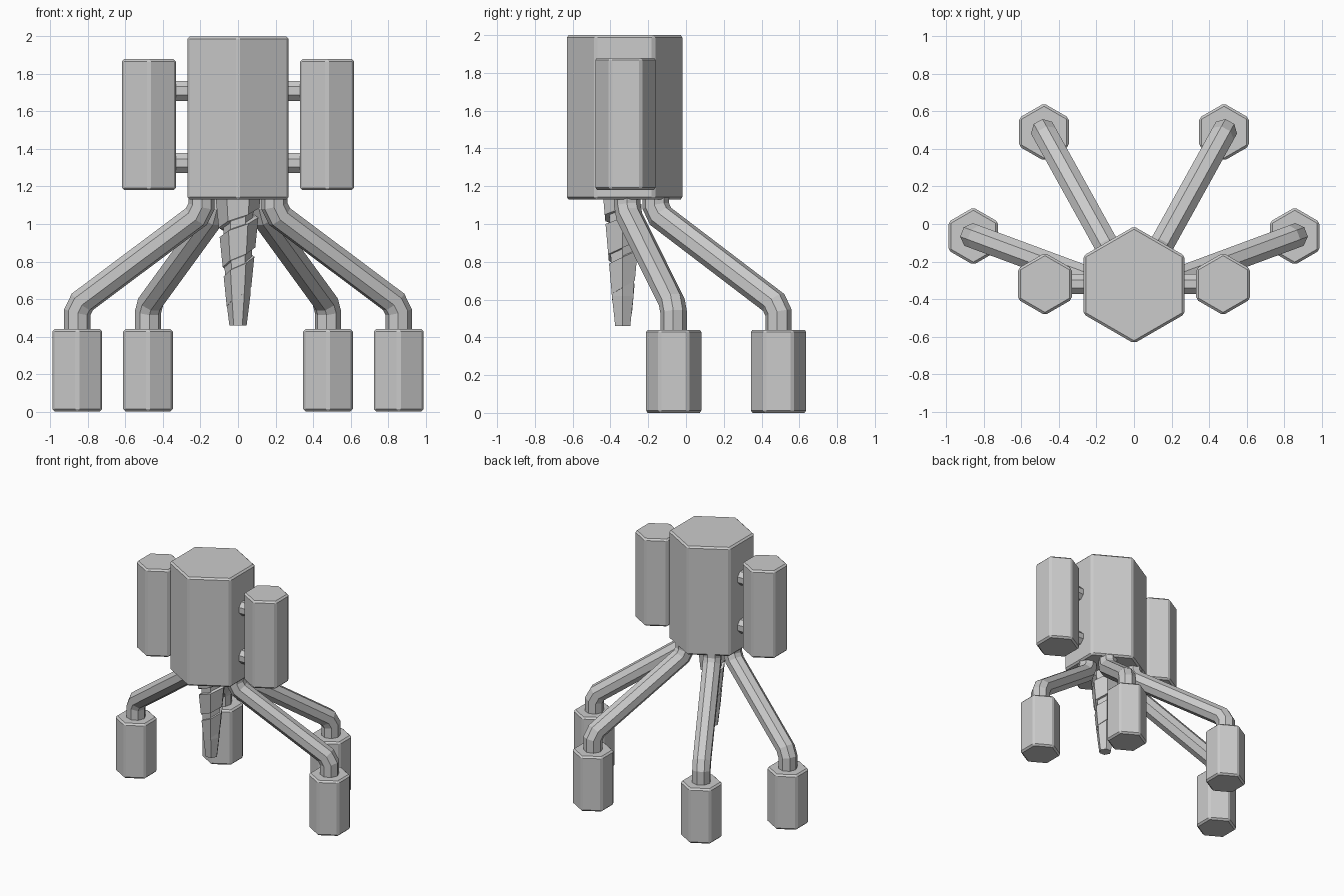
import bpy, bmesh, math
from mathutils import Vector

if "Cube" in bpy.data.objects:
    bpy.data.objects.remove(bpy.data.objects["Cube"])


def finish(name, bm):
    bmesh.ops.recalc_face_normals(bm, faces=bm.faces)
    me = bpy.data.meshes.new(name)
    bm.to_mesh(me)
    bm.free()
    ob = bpy.data.objects.new(name, me)
    bpy.context.collection.objects.link(ob)
    return ob


def loft(name, rings):
    """Skin a list of equal-sized closed rings and cap both ends."""
    bm = bmesh.new()
    vs = [[bm.verts.new(p) for p in r] for r in rings]
    n = len(vs[0])
    for a, b in zip(vs, vs[1:]):
        for i in range(n):
            j = (i + 1) % n
            bm.faces.new((a[i], a[j], b[j], b[i]))
    bm.faces.new(vs[0][::-1])
    bm.faces.new(vs[-1])
    return finish(name, bm)


def ring(x, y, z, r, n=6, start=math.pi / 2):
    return [Vector((x + r * math.cos(start + k * math.tau / n),
                    y + r * math.sin(start + k * math.tau / n), z)) for k in range(n)]


def hex_prism(name, x, y, z0, z1, r, bevel=0.013):
    ob = loft(name, [ring(x, y, z0, r), ring(x, y, z1, r)])
    m = ob.modifiers.new("edge_bevel", 'BEVEL')
    m.width, m.segments = bevel, 1
    return ob


def leg(name, top, foot, r=0.07, sides=8):
    """Tube that drops, slants outward, then drops into the foot."""
    t, f = Vector(top), Vector(foot)
    out = Vector((f.x - t.x, f.y - t.y, 0)).normalized()
    side = out.cross(Vector((0, 0, 1)))
    a, b = Vector((t.x, t.y, 1.06)), Vector((f.x, f.y, 0.565))
    d, c = (b - a).normalized(), 0.035
    down = Vector((0, 0, -c))
    pts = [t, a - down, a + d * c, b - d * c, b + down, f]
    rings = []
    for i, p in enumerate(pts):
        t0 = (p - pts[max(i - 1, 0)]).normalized() if i else (pts[1] - p).normalized()
        t1 = (pts[i + 1] - p).normalized() if i < len(pts) - 1 else t0
        tan = (t0 + t1).normalized()
        nrm = side.cross(tan).normalized() / tan.dot(t0)
        rings.append([p + r * (side * math.cos(u) + nrm * math.sin(u))
                      for u in ((k + 0.5) * math.tau / sides for k in range(sides))])
    return loft(name, rings)


# Main body
CY = -0.325
hex_prism("body", 0, CY, 1.13, 2.0, 0.312)

for s, tag in ((1, "right"), (-1, "left")):
    # Side tanks and their connecting bars
    hex_prism(f"tank_{tag}", s * 0.475, -0.32, 1.18, 1.88, 0.166)
    for z, lvl in ((1.325, "lower"), (1.71, "upper")):
        rings = [[Vector((s * x, p.x - 0.32, p.y + z)) for p in ring(0, 0, 0, 0.058, 8, math.pi / 8)]
                 for x in (0.22, 0.38)]
        loft(f"bar_{lvl}_{tag}", rings)
    # Legs and feet
    for pos, top, foot in (("front", (0.195, -0.31), (0.857, -0.065)),
                           ("back", (0.12, -0.16), (0.48, 0.49))):
        leg(f"{pos}_leg_{tag}", (s * top[0], top[1], 1.16), (s * foot[0], foot[1], 0.41))
        hex_prism(f"{pos}_foot_{tag}", s * foot[0], foot[1], 0, 0.44, 0.153)

# Drill core
DY = -0.335
loft("drill_core", [ring(0, DY, z, r, 6, 0) for z, r in
                    ((0.46, 0.046), (0.62, 0.066), (1.16, 0.085))])


# Drill thread: a wide helical band around the core
def outer(z):
    return 0.05 + 0.055 * (z - 0.46) / 0.54


rings = []
for k in range(-10, 7):
    u = k * math.tau / 6
    zc = 0.955 + 0.21 * k / 6
    lo, hi = zc - 0.08, zc + 0.08
    d = Vector((math.cos(u), math.sin(u), 0))
    rings.append([Vector((0, DY, z)) + d * q for q, z in
                  ((0.03, lo), (outer(lo), lo), (outer(hi), hi), (0.03, hi))])
loft("drill_thread", rings)
